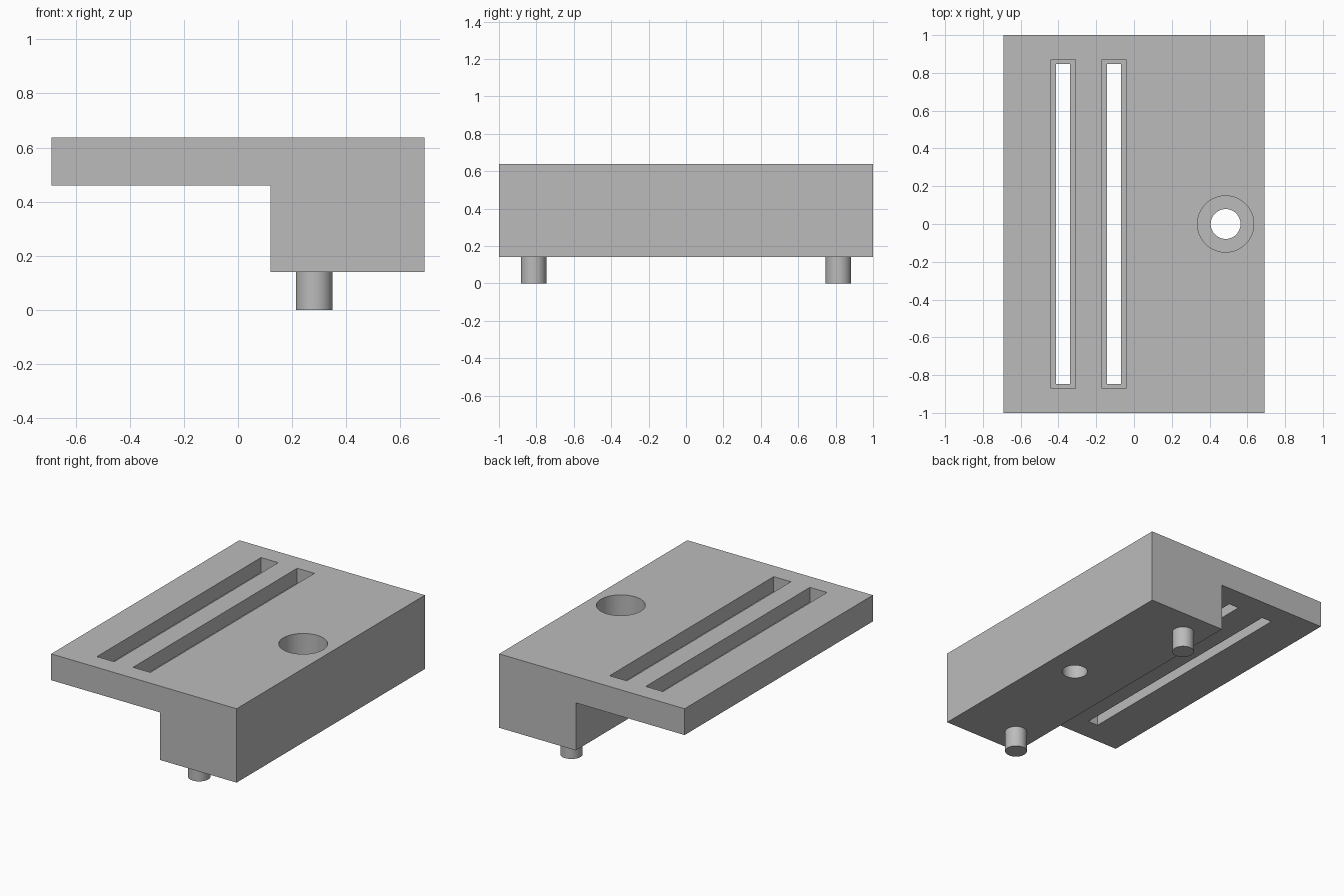
import bpy
import bmesh
import math

cube = bpy.data.objects.get("Cube")
if cube:
    bpy.data.objects.remove(cube, do_unlink=True)

grey = bpy.data.materials.new("plain grey")
grey.use_nodes = True
colour = (0.5, 0.5, 0.5, 1)
grey.diffuse_color = colour
grey.node_tree.nodes["Principled BSDF"].inputs["Base Color"].default_value = colour

TOP, PLATE, BOTTOM = 0.637, 0.46, 0.14


def make_object(name, bm):
    bmesh.ops.recalc_face_normals(bm, faces=bm.faces)
    mesh = bpy.data.meshes.new(name)
    bm.to_mesh(mesh)
    bm.free()
    mesh.materials.append(grey)
    obj = bpy.data.objects.new(name, mesh)
    bpy.context.collection.objects.link(obj)
    return obj


def prism(name, points, direction):
    bm = bmesh.new()
    face = bm.faces.new([bm.verts.new(p) for p in points])
    ext = bmesh.ops.extrude_face_region(bm, geom=[face])
    verts = [v for v in ext["geom"] if isinstance(v, bmesh.types.BMVert)]
    bmesh.ops.translate(bm, verts=verts, vec=direction)
    return make_object(name, bm)


def box(name, x, half_x, half_y, z0, z1):
    corners = [(-1, -1), (1, -1), (1, 1), (-1, 1)]
    return prism(name, [(x + i * half_x, j * half_y, z0) for i, j in corners], (0, 0, z1 - z0))


def cylinder(name, x, y, r, z0, z1, sides=64):
    angles = [math.tau * i / sides for i in range(sides)]
    points = [(x + r * math.cos(a), y + r * math.sin(a), z0) for a in angles]
    return prism(name, points, (0, 0, z1 - z0))


def smooth(obj):
    bpy.ops.object.select_all(action="DESELECT")
    obj.select_set(True)
    bpy.context.view_layer.objects.active = obj
    bpy.ops.object.shade_smooth_by_angle(angle=math.radians(30))


# Stepped body: thin shelf on one side, deep block on the other
profile = [(-0.69, TOP), (-0.69, PLATE), (0.12, PLATE), (0.12, BOTTOM), (0.69, BOTTOM), (0.69, TOP)]
body = prism("stepped_body", [(x, -1, z) for x, z in profile], (0, 2, 0))

# Stepped slots and counterbored hole
cutters = []
for side, x in (("outer", -0.375), ("inner", -0.106)):
    cutters.append(box(side + "_slot_recess_cutter", x, 0.064, 0.872, TOP - 0.1, TOP + 0.1))
    cutters.append(box(side + "_slot_through_cutter", x, 0.037, 0.847, PLATE - 0.1, TOP + 0.05))
cutters.append(cylinder("counterbore_cutter", 0.485, 0, 0.149, TOP - 0.25, TOP + 0.1))
cutters.append(cylinder("bolt_hole_cutter", 0.485, 0, 0.079, BOTTOM - 0.1, TOP + 0.05))

bpy.ops.object.select_all(action="DESELECT")
body.select_set(True)
bpy.context.view_layer.objects.active = body
for cutter in cutters:
    cutter.hide_render = True
    mod = body.modifiers.new("cut", "BOOLEAN")
    mod.operation = "DIFFERENCE"
    mod.solver = "EXACT"
    mod.object = cutter
    bpy.ops.object.modifier_apply(modifier=mod.name)
for cutter in cutters:
    bpy.data.objects.remove(cutter, do_unlink=True)
smooth(body)

# Locating pins under the block
for name, y in (("front_pin", -0.815), ("back_pin", 0.815)):
    smooth(cylinder(name, 0.282, y, 0.068, 0, BOTTOM))
